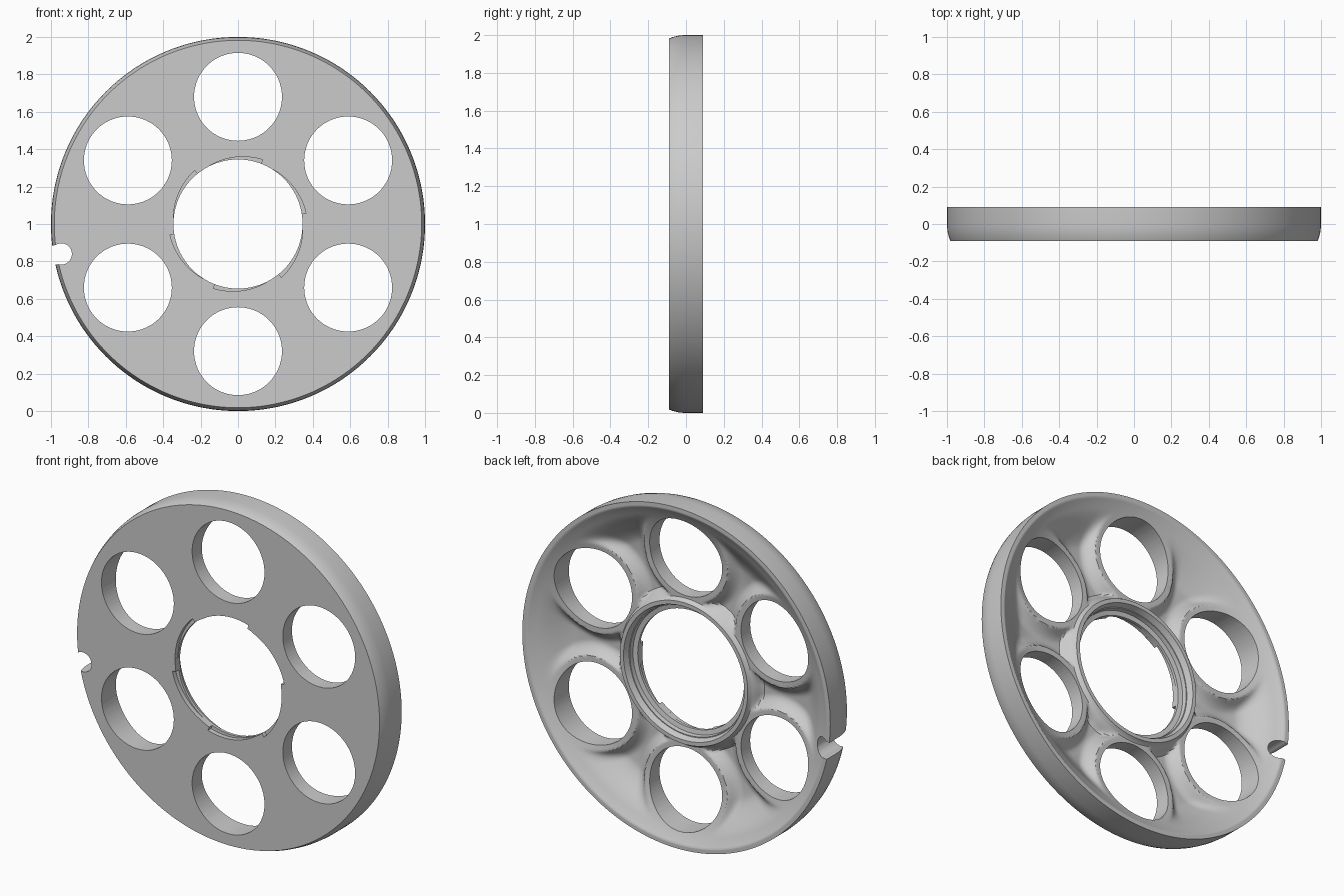
import bpy, bmesh, math
from math import sin, cos, pi, radians

if "Cube" in bpy.data.objects:
    bpy.data.objects.remove(bpy.data.objects["Cube"])

HOLE_R, HOLE_D = 0.235, 0.68
HOLES = [radians(30 + 60 * k) for k in range(6)]


def smooth(a, b, x):
    t = min(max((x - a) / (b - a), 0), 1)
    return t * t * (3 - 2 * t)


def new_object(name, bm):
    bmesh.ops.recalc_face_normals(bm, faces=bm.faces[:])
    me = bpy.data.meshes.new(name)
    bm.to_mesh(me)
    bm.free()
    ob = bpy.data.objects.new(name, me)
    bpy.context.collection.objects.link(ob)
    return ob


# hollow back: dished surface with scooped channels between the holes
def back_height(r, a):
    h = -0.005 + 0.095 * max((r - 0.6) / 0.375, 0) ** 2.5
    d = min(math.hypot(r * cos(a) - HOLE_D * cos(t), r * sin(a) - HOLE_D * sin(t))
            for t in HOLES) - HOLE_R - 0.035
    s = min(max(d / 0.07, 0), 1)
    scoop = 0.055 * (1 - (1 - s) ** 2)
    return h - scoop * smooth(0.425, 0.47, r) * (1 - smooth(0.74, 0.92, r))


# disc: closed profile turned around the y axis
hub = [(0.345, -0.09), (0.345, -0.045), (0.372, -0.04), (0.375, -0.015),
       (0.38, -0.015), (0.392, 0.02), (0.415, 0.02), (0.424, 0.0)]
dish = [(0.43 + 0.545 * i / 56, None) for i in range(57)]
rim = [(0.98, 0.09), (1.0, 0.09), (1.0, -0.01), (0.997, -0.04),
       (0.99, -0.07), (0.982, -0.09)]
profile = hub + dish + rim
SEG = 432
bm = bmesh.new()
rows = []
for i in range(SEG):
    a = 2 * pi * i / SEG
    rows.append([bm.verts.new((r * cos(a), back_height(r, a) if y is None else y,
                               1 + r * sin(a))) for r, y in profile])
n = len(profile)
for i in range(SEG):
    p, q = rows[i], rows[(i + 1) % SEG]
    for j in range(n):
        k = (j + 1) % n
        bm.faces.new((p[j], p[k], q[k], q[j]))
disc = new_object("wheel_disc", bm)


# cutters: straight prisms along y from a 2D outline
def prism(bm, pts, y0, y1):
    f = [bm.verts.new((x, y0, z)) for x, z in pts]
    b = [bm.verts.new((x, y1, z)) for x, z in pts]
    bm.faces.new(f)
    bm.faces.new(b[::-1])
    for i in range(len(pts)):
        j = (i + 1) % len(pts)
        bm.faces.new((f[i], b[i], b[j], f[j]))


def polar(r, a):
    return (r * cos(a), 1 + r * sin(a))


bm = bmesh.new()
# six round holes
for t in HOLES:
    cx, cz = polar(HOLE_D, t)
    prism(bm, [(cx + HOLE_R * cos(2 * pi * i / 72), cz + HOLE_R * sin(2 * pi * i / 72))
               for i in range(72)], -0.2, 0.2)
# rim notch, round inside and open to the outside
cx, cz = -0.945, 0.84
t = math.atan2(cz - 1, cx)
notch = [(cx + 0.057 * cos(t + radians(b)), cz + 0.057 * sin(t + radians(b)))
         for b in range(65, 296, 10)]
ux, uz = 0.15 * cos(t), 0.15 * sin(t)
notch += [(notch[-1][0] + ux, notch[-1][1] + uz), (notch[0][0] + ux, notch[0][1] + uz)]
prism(bm, notch, -0.2, 0.2)
# six tapering recesses in the front of the hub
for k in range(6):
    angs = [radians(9 + 60 * k + 48 * i / 16) for i in range(17)]
    outer = [polar(0.368 - 0.022 * i / 16, a) for i, a in enumerate(angs)]
    inner = [polar(0.325, a) for a in reversed(angs)]
    prism(bm, outer + inner, -0.12, -0.062)
cutter = new_object("hole_cutter", bm)
cutter.hide_render = True

mod = disc.modifiers.new("holes", 'BOOLEAN')
mod.operation = 'DIFFERENCE'
mod.solver = 'EXACT'
mod.object = cutter
bpy.context.view_layer.objects.active = disc
disc.select_set(True)
bpy.ops.object.modifier_apply(modifier=mod.name)
bpy.data.objects.remove(cutter)
bpy.ops.object.shade_smooth_by_angle(angle=radians(32))
